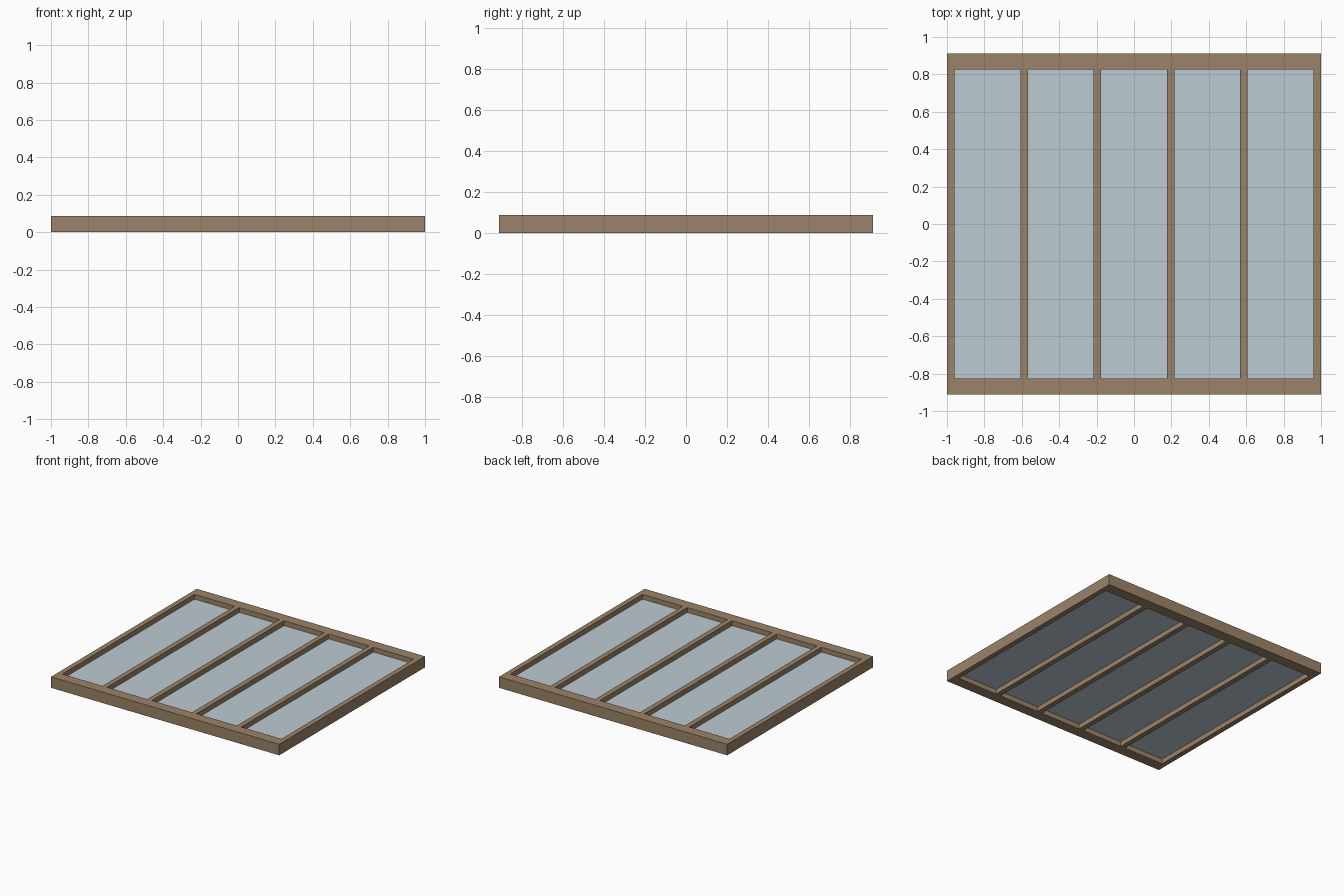
import bpy

if "Cube" in bpy.data.objects:
    bpy.data.objects.remove(bpy.data.objects["Cube"])

W, D, H = 2.0, 1.824, 0.087      # overall size
RAIL, BAR = 0.085, 0.04          # timber widths
PANES = 5
GLASS_T = 0.01


def material(name, rgb):
    m = bpy.data.materials.new(name)
    m.diffuse_color = (*rgb, 1)
    m.use_nodes = True
    m.node_tree.nodes["Principled BSDF"].inputs["Base Color"].default_value = m.diffuse_color
    return m


wood = material("wood", (0.33, 0.23, 0.14))
glass = material("glass", (0.50, 0.60, 0.65))


def box(name, size, loc, mat):
    bpy.ops.mesh.primitive_cube_add(size=1, location=loc)
    o = bpy.context.object
    o.name = name
    o.scale = size
    bpy.ops.object.transform_apply(location=False, rotation=False, scale=True)
    o.data.materials.append(mat)
    return o


# front and back rails
for name, s in (("front_rail", -1), ("back_rail", 1)):
    box(name, (W, RAIL, H), (0, s * (D - RAIL) / 2, H / 2), wood)

# side stiles and glazing bars, evenly spaced
inner = D - 2 * RAIL
pitch = (W - BAR) / PANES
for i in range(PANES + 1):
    name = "side_stile" if i in (0, PANES) else "glazing_bar"
    box(name, (BAR, inner, H), (-W / 2 + BAR / 2 + i * pitch, 0, H / 2), wood)

# glass panes recessed at mid height
for i in range(PANES):
    x = -W / 2 + BAR / 2 + (i + 0.5) * pitch
    box("glass_pane", (pitch - BAR, inner, GLASS_T), (x, 0, H / 2), glass)
